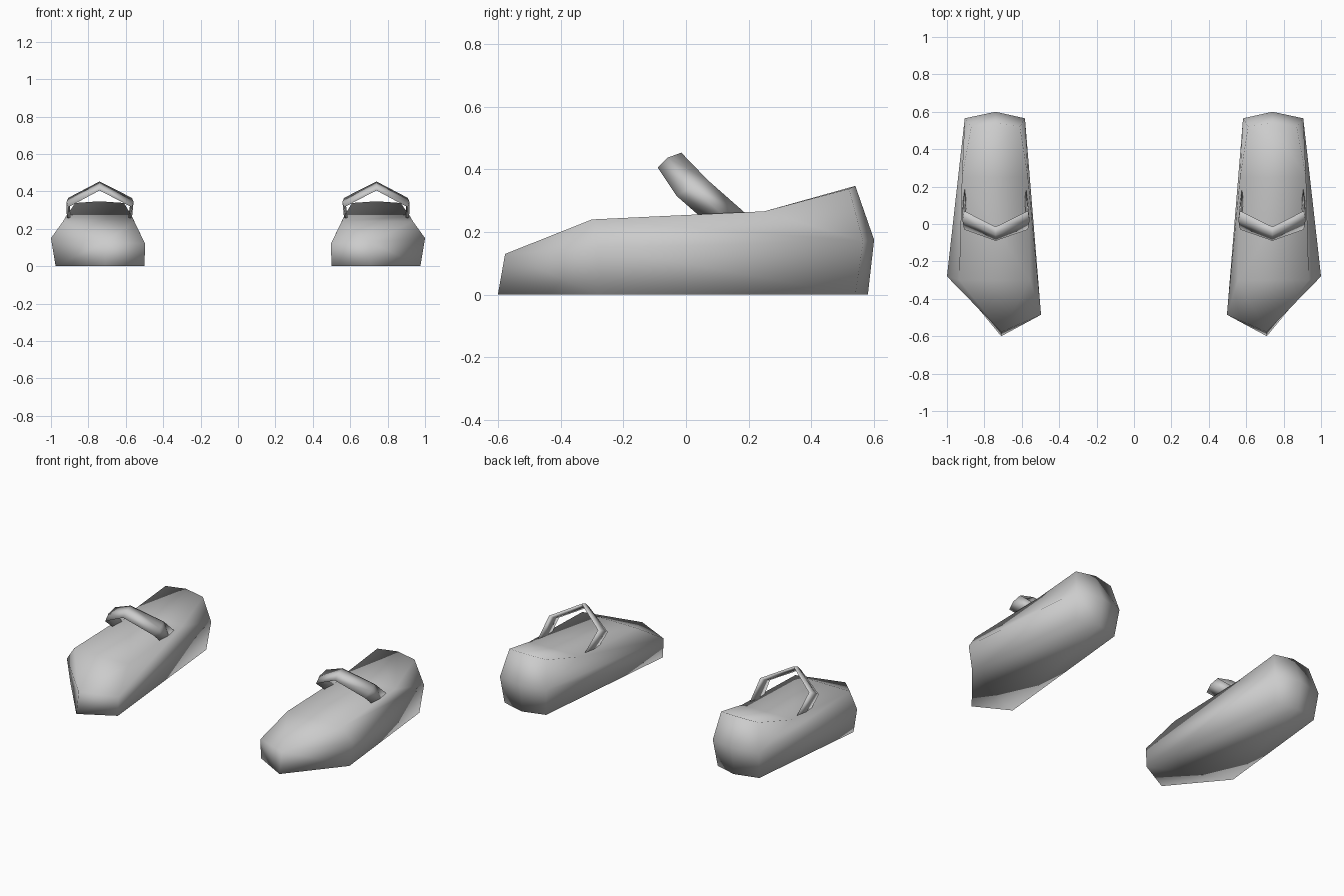
import bpy
import bmesh
from mathutils import Vector

old = bpy.data.objects.get("Cube")
if old:
    bpy.data.objects.remove(old, do_unlink=True)

grey = bpy.data.materials.new("plain_grey")
grey.use_nodes = True
grey.diffuse_color = (0.6, 0.6, 0.6, 1)
grey.node_tree.nodes["Principled BSDF"].inputs["Base Color"].default_value = (0.6, 0.6, 0.6, 1)


def make_object(name, bm, side):
    """Finish a mesh, flipping it in x for the right foot."""
    for v in bm.verts:
        v.co.x *= side
    bmesh.ops.recalc_face_normals(bm, faces=bm.faces)
    mesh = bpy.data.meshes.new(name)
    bm.to_mesh(mesh)
    bm.free()
    mesh.materials.append(grey)
    mesh.shade_smooth()
    obj = bpy.data.objects.new(name, mesh)
    bpy.context.collection.objects.link(obj)
    return obj


def add_loop(bm, points):
    return [bm.verts.new(p) for p in points]


def bridge(bm, a, b):
    n = len(a)
    for i in range(n):
        j = (i + 1) % n
        bm.faces.new((a[i], a[j], b[j], b[i]))


def shoe_body(name, side):
    bm = bmesh.new()
    # Sole and widest outline: toe, inner ball, inner heel, back, outer heel, outer ball
    sole = add_loop(bm, [(0.71, -0.6, 0), (0.5, -0.485, 0), (0.6, 0.54, 0),
                         (0.74, 0.58, 0), (0.89, 0.54, 0), (0.975, -0.28, 0)])
    waist = add_loop(bm, [(0.71, -0.577, 0.13), (0.497, -0.485, 0.12), (0.583, 0.565, 0.17),
                          (0.74, 0.6, 0.175), (0.905, 0.565, 0.17), (1.0, -0.28, 0.15)])
    bm.faces.new(sole)
    bridge(bm, sole, waist)
    # Upper edge, running along the inner side, round the heel and back
    front_in, mid_in, rim_in, rim_back, rim_out, mid_out, front_out = add_loop(
        bm, [(0.555, -0.3, 0.24), (0.567, 0.25, 0.266), (0.61, 0.52, 0.338), (0.74, 0.54, 0.347),
             (0.87, 0.52, 0.338), (0.92, 0.25, 0.266), (0.935, -0.3, 0.24)])
    toe, ball_in, heel_in, back, heel_out, ball_out = waist
    for face in ((toe, ball_in, front_in), (toe, front_in, front_out), (toe, front_out, ball_out),
                 (ball_in, heel_in, mid_in, front_in), (heel_in, rim_in, mid_in),
                 (heel_in, back, rim_back, rim_in), (back, heel_out, rim_out, rim_back),
                 (heel_out, ball_out, front_out, mid_out), (heel_out, mid_out, rim_out),
                 (front_in, mid_in, mid_out, front_out),
                 (mid_in, rim_in, rim_back, rim_out, mid_out)):
        bm.faces.new(face)
    return make_object(name, bm, side)


def strap(name, side):
    bm = bmesh.new()
    # Front edge, rear edge and outward direction at each bend of the band
    stations = [((0.578, 0.05, 0.245), (0.578, 0.195, 0.255), (-1, 0, 0)),
                ((0.567, -0.03, 0.315), (0.567, 0.07, 0.365), (-0.9, -0.25, 0.4)),
                ((0.74, -0.09, 0.405), (0.74, -0.015, 0.453), (0, -0.55, 0.83)),
                ((0.908, -0.03, 0.315), (0.908, 0.07, 0.365), (0.9, -0.25, 0.4)),
                ((0.905, 0.05, 0.245), (0.905, 0.195, 0.255), (1, 0, 0))]
    loops = []
    for front, rear, out in stations:
        front, rear = Vector(front), Vector(rear)
        bulge = Vector(out).normalized() * 0.01
        middle = (front + rear) / 2
        loops.append(add_loop(bm, [front, middle + bulge, rear, middle - bulge]))
    for a, b in zip(loops, loops[1:]):
        bridge(bm, a, b)
    bm.faces.new(loops[0])
    bm.faces.new(loops[-1])
    return make_object(name, bm, side)


for label, side in (("left", 1), ("right", -1)):
    shoe_body(label + "_shoe_body", side)
    strap(label + "_shoe_strap", side)
